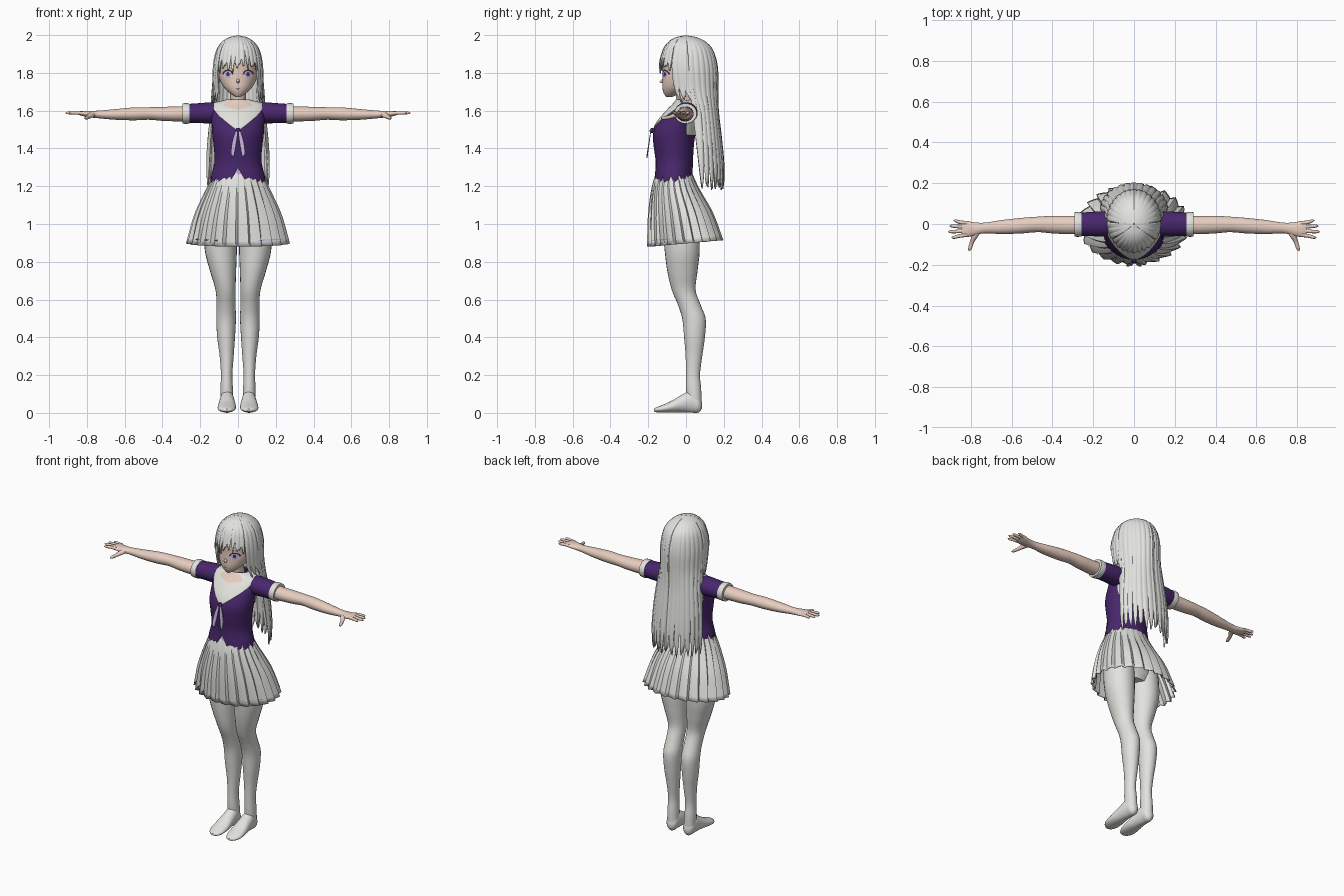
import bpy, bmesh
from math import sin, cos, pi, radians, sqrt

if "Cube" in bpy.data.objects:
    bpy.data.objects.remove(bpy.data.objects["Cube"])


def material(name, r, g, b):
    m = bpy.data.materials.new(name)
    m.use_nodes = True
    m.diffuse_color = (r, g, b, 1)
    m.node_tree.nodes["Principled BSDF"].inputs["Base Color"].default_value = (r, g, b, 1)
    return m


HAIR = material("silver hair", .76, .77, .74)
WHITE = material("white cloth", .76, .76, .73)
PURPLE = material("purple cloth", .065, .02, .15)
LAVENDER = material("lavender", .55, .43, .70)
SKIN = material("skin", .80, .61, .52)
DARK = material("dark line", .05, .03, .06)


def sample(rows, t):
    """Smooth interpolation of profile rows keyed by their first number."""
    rows = sorted(rows)
    t = min(max(t, rows[0][0]), rows[-1][0])
    i = 0
    while i < len(rows) - 2 and t > rows[i + 1][0]:
        i += 1
    a, b = rows[i], rows[i + 1]
    p, q = rows[max(i - 1, 0)], rows[min(i + 2, len(rows) - 1)]
    h = b[0] - a[0]
    s = (t - a[0]) / h
    out = []
    for k in range(1, len(a)):
        ma = (b[k] - p[k]) / (b[0] - p[0]) * h
        mb = (q[k] - a[k]) / (q[0] - a[0]) * h
        out.append((2*s**3 - 3*s*s + 1) * a[k] + (s**3 - 2*s*s + s) * ma
                   + (3*s*s - 2*s**3) * b[k] + (s**3 - s*s) * mb)
    return out


def sheet(name, f, n, m, mat, mirror=False, thick=0, caps=False, angle=45):
    """Grid surface f(u, v), optionally capped, mirrored or thickened."""
    bm = bmesh.new()
    grid = [[bm.verts.new(f(i / n, j / m)) for i in range(n + 1)] for j in range(m + 1)]
    for j in range(m):
        for i in range(n):
            bm.faces.new((grid[j][i], grid[j][i+1], grid[j+1][i+1], grid[j+1][i]))
    bmesh.ops.remove_doubles(bm, verts=bm.verts, dist=1e-5)
    if caps:
        bmesh.ops.holes_fill(bm, edges=[e for e in bm.edges if e.is_boundary])
    bmesh.ops.recalc_face_normals(bm, faces=bm.faces)
    me = bpy.data.meshes.new(name)
    bm.to_mesh(me)
    bm.free()
    me.materials.append(mat)
    ob = bpy.data.objects.new(name, me)
    bpy.context.collection.objects.link(ob)
    bpy.ops.object.select_all(action='DESELECT')
    ob.select_set(True)
    bpy.context.view_layer.objects.active = ob
    bpy.ops.object.shade_smooth_by_angle(angle=radians(angle))
    if thick:
        mod = ob.modifiers.new("thickness", 'SOLIDIFY')
        mod.thickness, mod.offset = thick, 0
    if mirror:
        ob.modifiers.new("mirror", 'MIRROR')
    return ob


def loft(name, rows, axis, mat, mirror=False, n=24, m=30):
    """Elliptical tube: rows are (position, centre 1, centre 2, radius 1, radius 2)."""
    lo, hi = min(rows)[0], max(rows)[0]

    def f(u, v):
        t = lo + (hi - lo) * v
        c, d, r, s = sample(rows, t)
        p, q = c + r * cos(2*pi*u), d + s * sin(2*pi*u)
        return {'x': (t, p, q), 'y': (p, t, q), 'z': (p, q, t)}[axis]
    return sheet(name, f, n, m, mat, mirror, caps=True)


def around(rows, deg, z, k=1, add=0):
    """Point on an upright body profile; zero degrees is the front."""
    c, rx, ry = sample(rows, z)
    a = radians(deg)
    return ((rx * k + add) * sin(a), c - (ry * k + add) * cos(a), z)


def ramp(x, a, b):
    return min(max((x - a) / (b - a), 0), 1)


# Head, neck and nose
head = [(1.672, -.09, .012, .015), (1.69, -.075, .04, .042), (1.72, -.05, .072, .075),
        (1.76, -.025, .095, .10), (1.80, -.012, .104, .112), (1.87, 0, .108, .122),
        (1.94, 0, .08, .09), (1.97, 0, .03, .03)]
sheet("head", lambda u, v: around(head, 360*u, 1.672 + .298*v), 40, 32, SKIN, caps=True)
loft("neck", [(1.58, 0, -.005, .05, .045), (1.65, 0, -.008, .042, .042), (1.74, 0, -.02, .042, .045)],
     'z', SKIN)
loft("nose", [(-.14, 0, 1.752, .002, .002), (-.128, 0, 1.756, .008, .01), (-.11, 0, 1.76, .012, .018)],
     'y', SKIN, n=12, m=6)


# Painted face details as thin plates following the face
def face_plate(name, x0, z0, w, h, lift, mat, mirror=True, half=False):
    def f(u, v):
        a = (pi if half else 2*pi) * u
        r = (.72 + .28*v) if half else v
        x, z = x0 + w*r*cos(a), z0 + h*r*sin(a)
        c, rx, ry = sample(head, z)
        return (x, c - ry*sqrt(max(0, 1 - (x/rx)**2)) - lift, z)
    return sheet(name, f, 20, 3, mat, mirror)


face_plate("eye_white", .054, 1.792, .026, .021, .002, WHITE)
face_plate("iris", .053, 1.792, .016, .020, .003, LAVENDER)
face_plate("pupil", .053, 1.793, .008, .011, .004, PURPLE)
face_plate("upper_lash", .054, 1.792, .029, .025, .005, DARK, half=True)
face_plate("mouth", 0, 1.715, .011, .002, .002, DARK, False)

# Hair: one shell whose length changes from fringe to side locks to long back
hair = [(1.15, .075, .155, .12), (1.30, .07, .165, .13), (1.45, .065, .158, .122), (1.6, .055, .14, .115),
        (1.70, .025, .13, .142), (1.83, .0125, .13, .1525), (1.92, .01, .112, .13),
        (1.96, .006, .084, .099), (1.985, .002, .046, .054), (1.995, 0, .002, .002)]


def strand(deg):
    return ((deg + 6) / 12) % 1 * 2 - 1


def hair_end(deg):
    d, t = abs(deg), abs(strand(deg))
    tip = .02 * sin(deg * .7 + 1)
    if d < 56:
        return 1.815 + tip + .05*t + .03*ramp(20 - abs(deg - 18), 0, 20)
    if d < 92:
        return 1.655 + tip + .07*t**2
    return 1.20 + tip + .15*t**3


def hair_point(u, v):
    deg = 360*u - 180
    z = 1.995 - (1.995 - hair_end(deg)) * v**1.8
    return around(hair, deg, z, 1 - .03 * strand(deg)**2 * ramp(v, 0, .4))


sheet("hair", hair_point, 180, 32, HAIR, thick=.008, angle=60)

# Blouse with ragged hem
body = [(1.16, -.065, .152, .108), (1.25, -.065, .138, .097), (1.33, -.062, .120, .095),
        (1.42, -.065, .125, .103), (1.48, -.062, .132, .108), (1.54, -.045, .135, .10),
        (1.60, -.02, .138, .075), (1.635, -.005, .125, .055), (1.655, 0, .06, .045)]


def hem(deg):
    d = abs(deg)
    if d < 16:
        return 1.30 - .07 * d / 16
    t = abs(((d - 16) / 26) % 1 * 2 - 1)
    return 1.19 + .02*ramp(d, 60, 120) + .06*(1 - t)


def blouse_point(u, v):
    deg = 360*u - 180
    return around(body, deg, 1.655 + (hem(deg) - 1.655) * v, 1.02)


sheet("blouse", blouse_point, 144, 32, PURPLE, thick=.004)
sheet("front_panel", lambda u, v: around(body, 24*u - 12, 1.25 + .06*v), 8, 4, LAVENDER)


# Sailor collar, bare throat and neckerchief
def collar_point(u, v):
    deg = 360*u - 180
    d = abs(deg)
    low = 1.49 + .13*ramp(d, 0, 68) - .15*ramp(d, 112, 122)
    return around(body, deg, 1.657 + (low - 1.657)*v, 1.03, .005)


def throat_point(u, v):
    deg = 64*u - 32
    return around(body, deg, 1.653 + (1.605 + .02*abs(deg)/32 - 1.653)*v, 1.03, .010)


def ribbon_point(u, v):
    width = .006 + .015 * sin(pi * (.1 + .75*v))
    return (.004 + .024*v + width*(u - .3), -.186 - .02*v, 1.495 - .125*v - .02*v*(1 - u))


sheet("collar", collar_point, 96, 18, WHITE, thick=.005)
sheet("throat", throat_point, 20, 8, SKIN)
sheet("ribbon", ribbon_point, 4, 10, LAVENDER, mirror=True, thick=.004)
loft("ribbon_knot", [(1.482, 0, -.182, .006, .006), (1.495, 0, -.182, .013, .011),
                     (1.508, 0, -.178, .008, .006)], 'z', PURPLE, n=12, m=6)

# Sleeves, cuffs and arms
loft("sleeve", [(.07, 0, 1.585, .045, .045), (.13, 0, 1.588, .06, .056), (.2, 0, 1.587, .06, .053),
                (.27, -.002, 1.585, .056, .05)], 'x', PURPLE, True)
loft("cuff", [(.258, -.002, 1.585, .059, .053), (.276, -.002, 1.585, .061, .055),
              (.293, -.002, 1.585, .059, .053)], 'x', WHITE, True, m=4)
loft("arm", [(.2, 0, 1.585, .045, .042), (.3, -.005, 1.583, .045, .040), (.4, -.003, 1.583, .043, .037),
             (.47, -.002, 1.585, .038, .033), (.55, -.008, 1.583, .038, .034),
             (.65, -.015, 1.58, .034, .028), (.74, -.02, 1.58, .026, .020), (.79, -.025, 1.582, .034, .017),
             (.83, -.024, 1.586, .040, .013), (.845, -.024, 1.587, .034, .008)], 'x', SKIN, True, m=40)

# Fingers and thumb
for name, y0, y1, tip in (("index_finger", -.053, -.066, .895), ("middle_finger", -.034, -.038, .912),
                          ("ring_finger", -.015, -.010, .905), ("little_finger", .004, .016, .885)):
    loft(name, [(.82, y0, 1.587, .010, .010), (.86, (y0 + y1)/2, 1.588, .009, .009),
                (tip - .01, y1, 1.588, .007, .007), (tip, y1, 1.588, .002, .002)], 'x', SKIN, True, 10, 10)
loft("thumb", [(-.132, .808, 1.56, .003, .003), (-.122, .805, 1.561, .009, .008),
               (-.09, .795, 1.565, .011, .010), (-.06, .78, 1.575, .016, .013),
               (-.03, .765, 1.58, .02, .014)], 'y', SKIN, True, 12, 12)

# Pleated skirt with hem stripe
skirt = [(0, -.065, .115, .088), (.25, -.058, .163, .122), (.6, -.03, .222, .165), (1, -.004, .262, .192)]


def skirt_point(deg, v, lift=0):
    c, rx, ry = sample(skirt, v)
    a = radians(deg)
    pleat = (deg / 15) % 1
    saw = pleat / .8 if pleat < .79 else (1 - pleat) / .2
    k = 1 + (.02 + .07*v) * (saw - .5) + lift
    bottom = .897 - .017 * cos(a)
    return (rx*k*sin(a), c - ry*k*cos(a), 1.285 + (bottom - 1.285) * v)


sheet("skirt", lambda u, v: skirt_point(360*u, v), 120, 14, WHITE, thick=.004, angle=30)
sheet("hem_stripe", lambda u, v: skirt_point(24 + 42*u, .915 + .014*v, .012), 14, 1, LAVENDER, True)

# Hips, legs and feet
loft("hips", [(.93, 0, -.025, .10, .08), (1.0, 0, -.03, .155, .10), (1.1, 0, -.04, .15, .10),
              (1.25, 0, -.06, .11, .08)], 'z', WHITE)
loft("leg", [(1.05, .085, -.03, .085, .095), (.95, .091, -.025, .088, .096), (.85, .090, -.02, .084, .092),
             (.75, .079, -.019, .069, .08), (.65, .066, -.012, .053, .063), (.57, .063, .018, .05, .060),
             (.5, .063, .042, .052, .062), (.4, .063, .045, .047, .055), (.3, .06, .042, .037, .044),
             (.2, .06, .037, .030, .037), (.13, .06, .04, .033, .040), (.05, .058, .045, .034, .038)],
     'z', WHITE, True, m=48)
loft("foot", [(.085, .058, .04, .010, .016), (.07, .058, .045, .030, .042), (.03, .058, .06, .037, .059),
              (-.02, .058, .05, .042, .047), (-.08, .059, .032, .048, .030), (-.13, .060, .021, .045, .019),
              (-.16, .058, .016, .028, .012), (-.17, .057, .015, .010, .006)], 'y', WHITE, True)
